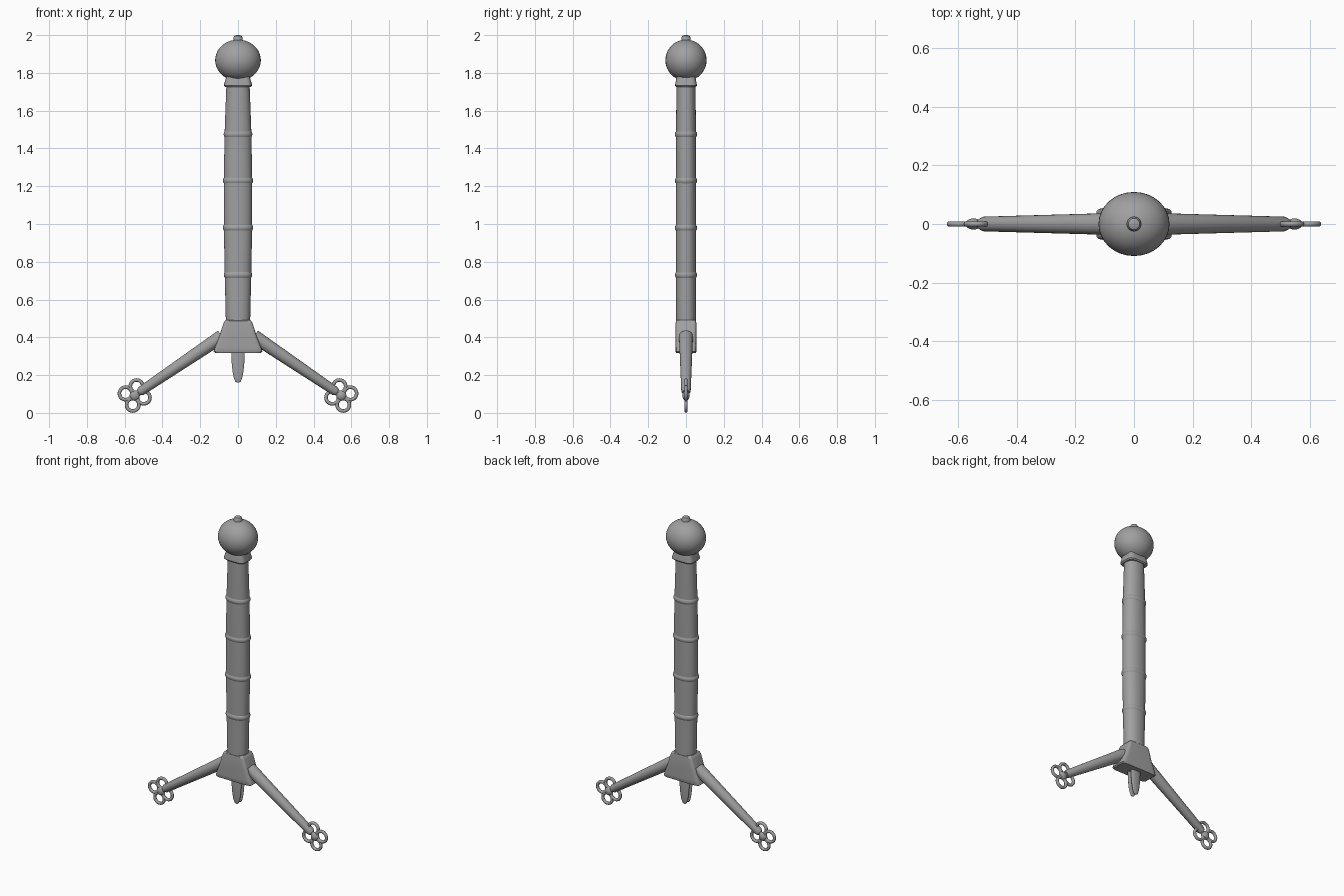
import bpy
import bmesh
import math
from mathutils import Matrix, Vector

cube = bpy.data.objects.get("Cube")
if cube:
    bpy.data.objects.remove(cube, do_unlink=True)

steel = bpy.data.materials.new("grey_steel")
steel.use_nodes = True
steel.diffuse_color = (0.35, 0.35, 0.35, 1)
steel.node_tree.nodes["Principled BSDF"].inputs["Base Color"].default_value = steel.diffuse_color


def finish(ob, name, angle=35):
    ob.name = name
    ob.data.name = name
    ob.data.materials.append(steel)
    bpy.ops.object.select_all(action="DESELECT")
    ob.select_set(True)
    bpy.context.view_layer.objects.active = ob
    bpy.ops.object.shade_smooth_by_angle(angle=math.radians(angle))
    return ob


def loft(name, sections, power=2, matrix=Matrix(), sides=32):
    """Skin stacked (z, half width, half depth) outlines; a high power squares them off."""
    bm = bmesh.new()
    rings = []
    for z, hx, hy in sections:
        ring = []
        for i in range(sides):
            a = math.tau * i / sides
            c, s = math.cos(a), math.sin(a)
            x = math.copysign(abs(c) ** (2 / power), c) * hx
            y = math.copysign(abs(s) ** (2 / power), s) * hy
            ring.append(bm.verts.new((x, y, z)))
        rings.append(ring)
    for low, high in zip(rings, rings[1:]):
        for i in range(sides):
            j = (i + 1) % sides
            bm.faces.new((low[i], low[j], high[j], high[i]))
    bm.faces.new(rings[0])
    bm.faces.new(rings[-1])
    bmesh.ops.recalc_face_normals(bm, faces=bm.faces)
    mesh = bpy.data.meshes.new(name)
    bm.to_mesh(mesh)
    bm.free()
    ob = bpy.data.objects.new(name, mesh)
    bpy.context.collection.objects.link(ob)
    ob.matrix_world = matrix
    return finish(ob, name)


def ball(name, centre, scale):
    bpy.ops.mesh.primitive_uv_sphere_add(segments=32, ring_count=20, location=centre)
    ob = bpy.context.object
    ob.scale = scale
    return finish(ob, name, 60)


# Pommel with its end button
ball("pommel", (0, 0, 1.867), (0.121, 0.109, 0.109))
loft("pommel_button", [(1.96, 0.025, 0.025), (1.985, 0.025, 0.025),
                       (1.996, 0.019, 0.019), (2.0, 0.010, 0.010)], sides=20)

# Collar under the pommel
loft("collar", [(1.725, 0.068, 0.053), (1.732, 0.074, 0.058), (1.742, 0.073, 0.057),
                (1.772, 0.064, 0.051), (1.79, 0.062, 0.048)], power=4.5)

# Grip, swelling slightly towards the middle
loft("grip", [(0.47, 0.064, 0.052), (0.73, 0.070, 0.053), (0.98, 0.075, 0.054),
              (1.23, 0.075, 0.054), (1.48, 0.071, 0.053), (1.75, 0.061, 0.050)], power=2.2)

# Raised bands round the grip
for n, (z, w) in enumerate([(0.73, 0.075), (0.98, 0.080), (1.23, 0.080), (1.475, 0.076)]):
    loft("grip_band_%d" % (n + 1),
         [(z - 0.017, w - 0.007, 0.052), (z - 0.009, w - 0.001, 0.057), (z, w, 0.059),
          (z + 0.009, w - 0.001, 0.057), (z + 0.017, w - 0.007, 0.052)], power=2.2)

# Flared block of the guard
loft("guard_block", [(0.318, 0.122, 0.052), (0.324, 0.129, 0.055), (0.345, 0.123, 0.055),
                     (0.40, 0.101, 0.055), (0.475, 0.077, 0.055),
                     (0.487, 0.070, 0.053), (0.492, 0.064, 0.048)], power=9)

# Pair of tongues that clasp the blade
for label, side in (("front", -1), ("back", 1)):
    loft(label + "_tongue",
         [(0.160, 0.004, 0.002), (0.166, 0.014, 0.004), (0.185, 0.022, 0.006),
          (0.22, 0.029, 0.008), (0.27, 0.034, 0.009), (0.34, 0.036, 0.009)],
         matrix=Matrix.Translation((0, side * 0.015, 0)), sides=20)

# Sloping arms, each ending in four open rings round a small ball
for label, side in (("left", 1), ("right", -1)):
    start, end = Vector((side * 0.085, 0, 0.405)), Vector((side * 0.525, 0, 0.108))
    length = (end - start).length
    turn = (end - start).to_track_quat("Z", "Y").to_matrix().to_4x4()
    loft(label + "_arm", [(0, 0.037, 0.037), (length * 0.97, 0.025, 0.025),
                          (length, 0.018, 0.018)],
         matrix=Matrix.Translation(start) @ turn, sides=24)
    ball(label + "_boss", (side * 0.547, 0, 0.092), (0.027, 0.019, 0.027))
    for n, (x, z) in enumerate([(0.537, 0.141), (0.595, 0.103), (0.557, 0.043), (0.499, 0.081)]):
        bpy.ops.mesh.primitive_torus_add(
            major_radius=0.033, minor_radius=0.0095, major_segments=32, minor_segments=10,
            location=(side * x, 0, z), rotation=(math.pi / 2, 0, 0))
        finish(bpy.context.object, "%s_ring_%d" % (label, n + 1), 60)
